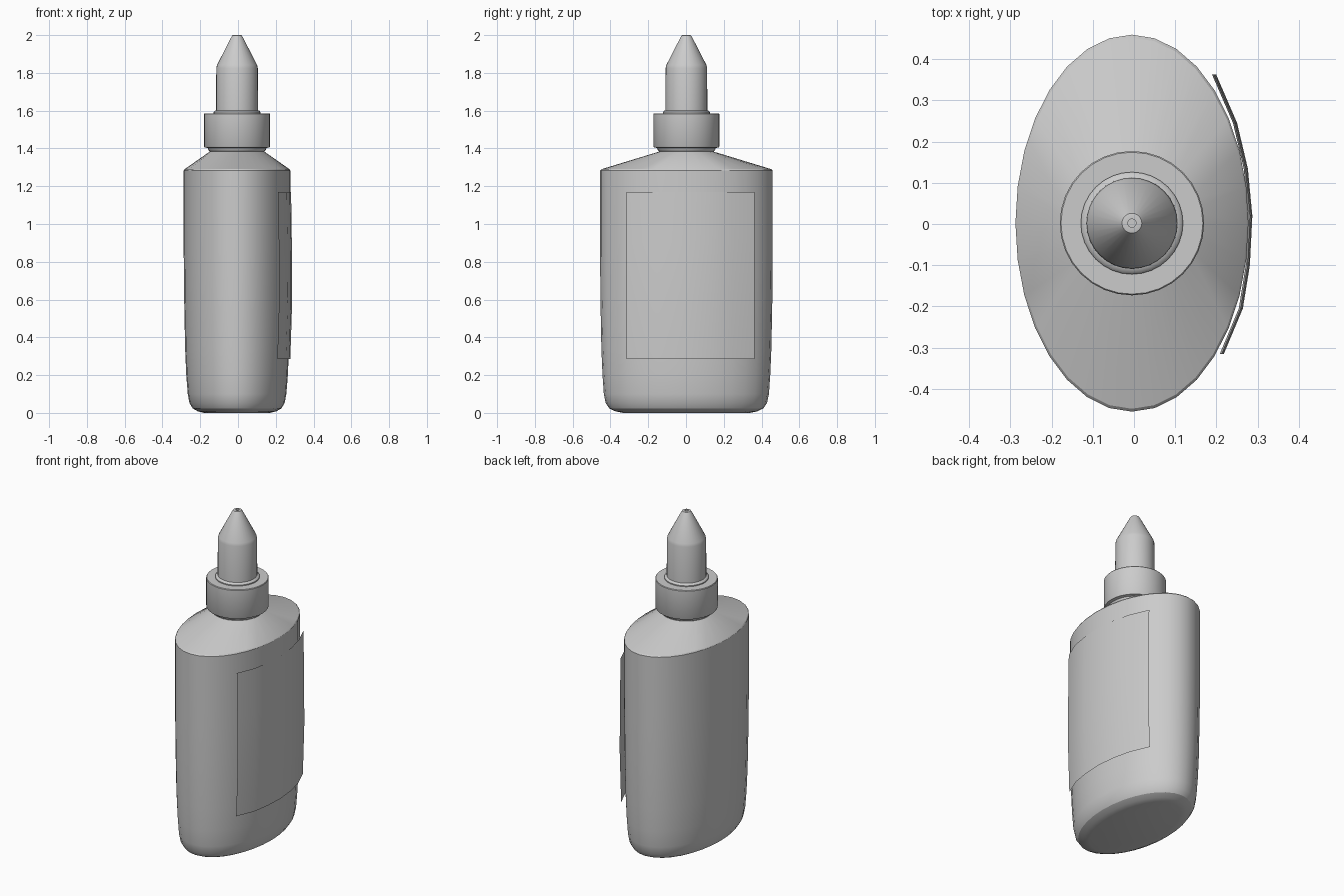
import bpy, math

if "Cube" in bpy.data.objects:
    bpy.data.objects.remove(bpy.data.objects["Cube"])

CX, CY = -0.005, 0.002


def finish(name, verts, faces, angle=35):
    me = bpy.data.meshes.new(name)
    me.from_pydata(verts, [], faces)
    me.update()
    ob = bpy.data.objects.new(name, me)
    bpy.context.collection.objects.link(ob)
    bpy.ops.object.select_all(action='DESELECT')
    ob.select_set(True)
    bpy.context.view_layer.objects.active = ob
    bpy.ops.object.shade_smooth_by_angle(angle=math.radians(angle))
    return ob


def loft(name, rings, n=32, angle=35):
    """Stack elliptical rings (rx, ry, z) from bottom to top and cap both ends."""
    verts = [(CX + rx * math.cos(2 * math.pi * i / n),
              CY + ry * math.sin(2 * math.pi * i / n), z)
             for rx, ry, z in rings for i in range(n)]
    faces = [(k * n + i, k * n + (i + 1) % n, (k + 1) * n + (i + 1) % n, (k + 1) * n + i)
             for k in range(len(rings) - 1) for i in range(n)]
    faces.append(tuple(reversed(range(n))))
    faces.append(tuple(range((len(rings) - 1) * n, len(rings) * n)))
    return finish(name, verts, faces, angle)


def lathe(name, profile, n=32, angle=35):
    return loft(name, [(r, r, z) for r, z in profile], n, angle)


# Oval bottle with rounded base, sloping shoulder and round neck
loft("bottle_body", [
    (0.175, 0.335, 0.0), (0.207, 0.375, 0.008), (0.235, 0.408, 0.024),
    (0.252, 0.427, 0.052), (0.261, 0.437, 0.10), (0.269, 0.444, 0.20),
    (0.275, 0.450, 0.34), (0.280, 0.455, 0.60), (0.2825, 0.457, 0.85),
    (0.2825, 0.457, 1.283), (0.278, 0.450, 1.29),
    (0.145, 0.145, 1.383), (0.145, 0.145, 1.42)], angle=25)

# Screw collar
lathe("cap_collar", [
    (0.145, 1.385), (0.152, 1.392), (0.155, 1.402), (0.172, 1.406),
    (0.175, 1.411), (0.175, 1.582), (0.172, 1.586)])

# Nozzle with small step at its base and a recessed tip hole
lathe("nozzle", [
    (0.124, 1.58), (0.124, 1.592), (0.119, 1.599), (0.111, 1.602),
    (0.110, 1.825), (0.106, 1.842), (0.030, 1.990), (0.024, 1.999),
    (0.020, 2.0), (0.010, 2.0), (0.010, 1.98)])

# Curved label sheet on the right side
outline = [(0.218, -0.315), (0.264, -0.205), (0.281, -0.10), (0.287, 0.02),
           (0.276, 0.135), (0.250, 0.245), (0.199, 0.363)]
levels = [(0.285, -0.010), (0.60, 0.0), (0.90, -0.002), (1.17, -0.006)]
m = len(outline)
finish("label",
       [(x + dx, y, z) for z, dx in levels for x, y in outline],
       [(k * m + i, k * m + i + 1, (k + 1) * m + i + 1, (k + 1) * m + i)
        for k in range(len(levels) - 1) for i in range(m - 1)])
